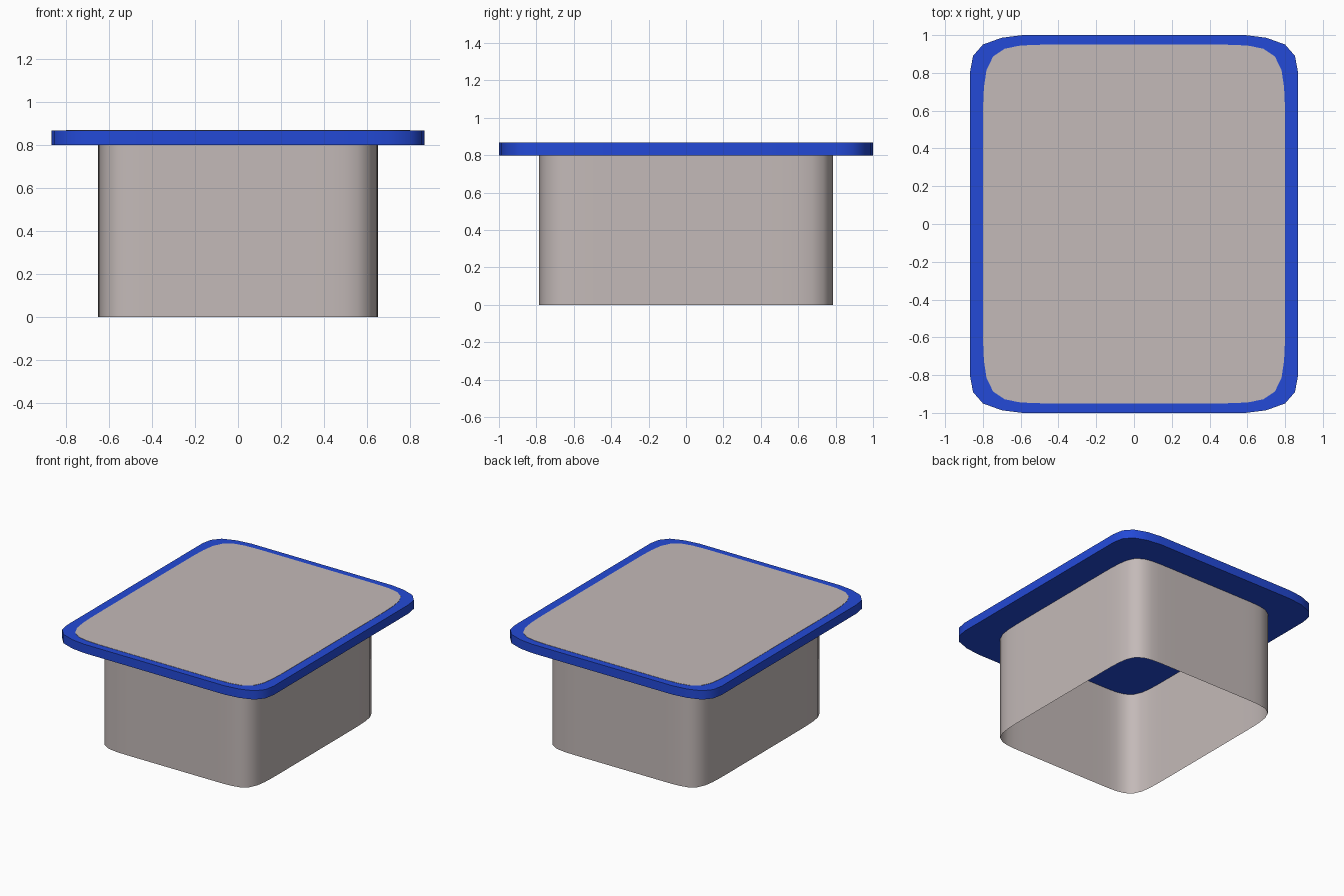
import bpy, bmesh
from math import cos, sin, pi, copysign, radians

cube = bpy.data.objects.get("Cube")
if cube:
    bpy.data.objects.remove(cube, do_unlink=True)


def make_material(name, rgb):
    mat = bpy.data.materials.new(name)
    mat.use_nodes = True
    mat.diffuse_color = (*rgb, 1)
    mat.node_tree.nodes["Principled BSDF"].inputs["Base Color"].default_value = (*rgb, 1)
    return mat


def rounded_outline(half_x, half_y, power=10, count=96):
    """Rounded rectangle with very slightly bowed sides."""
    points = []
    for i in range(count):
        c, s = cos(2 * pi * i / count), sin(2 * pi * i / count)
        # project a direction onto the curve, so points fall evenly around it
        r = (abs(c) ** power + abs(s) ** power) ** (-1 / power)
        points.append((half_x * r * c, half_y * r * s))
    return points


def mirrored_outline(corner):
    """Full outline from one corner, listed from the +x side to the +y side."""
    right = corner + [(-x, y) for x, y in reversed(corner)]
    return right + [(-x, -y) for x, y in right]


def extrude_outline(name, outline, bottom, top, mat, capped=True):
    bm = bmesh.new()
    lower = [bm.verts.new((x, y, bottom)) for x, y in outline]
    upper = [bm.verts.new((x, y, top)) for x, y in outline]
    n = len(outline)
    for i in range(n):
        j = (i + 1) % n
        bm.faces.new((lower[i], lower[j], upper[j], upper[i]))
    if capped:
        bm.faces.new(upper)
        bm.faces.new(lower[::-1])
    mesh = bpy.data.meshes.new(name)
    bm.to_mesh(mesh)
    bm.free()
    mesh.materials.append(mat)
    obj = bpy.data.objects.new(name, mesh)
    bpy.context.collection.objects.link(obj)
    bpy.ops.object.select_all(action="DESELECT")
    obj.select_set(True)
    bpy.context.view_layer.objects.active = obj
    bpy.ops.object.shade_smooth_by_angle(angle=radians(40))
    return obj


blue = make_material("blue", (0.017, 0.068, 0.68))
grey = make_material("warm grey", (0.55, 0.49, 0.48))

# Open-bottomed hollow base
extrude_outline("base_wall", rounded_outline(0.65, 0.787), 0, 0.8, grey, capped=False)

# Wide slab with coarsely rounded corners
slab_corner = [(0.867, 0.81), (0.852, 0.89), (0.8, 0.95), (0.7, 0.986), (0.59, 1.0)]
extrude_outline("top_slab", mirrored_outline(slab_corner), 0.8, 0.867, blue)

# Thin inlaid panel that leaves a blue rim
extrude_outline("top_panel", rounded_outline(0.8, 0.95), 0.866, 0.869, grey)
